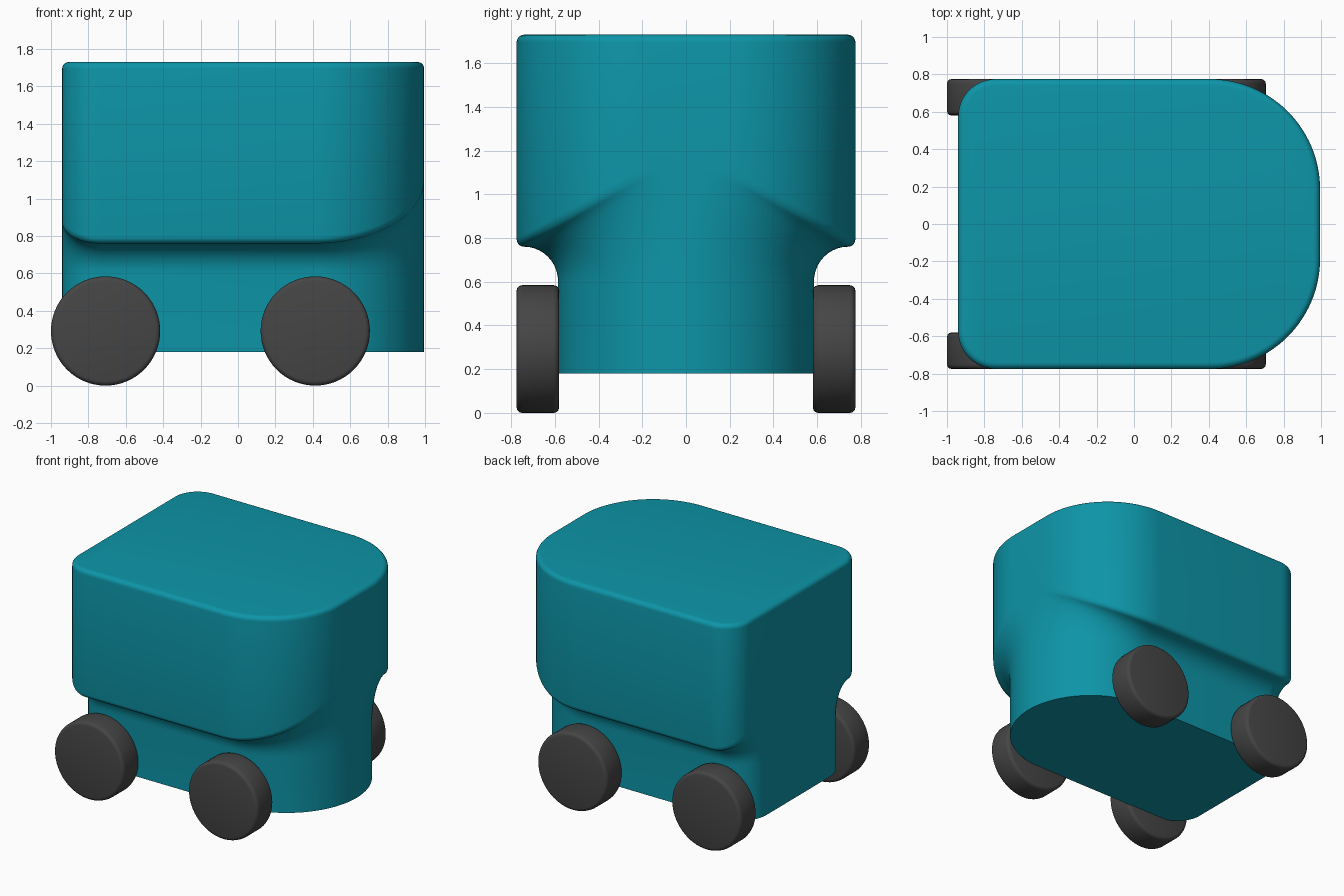
import bpy, bmesh
from math import sin, cos, pi, radians

if "Cube" in bpy.data.objects:
    bpy.data.objects.remove(bpy.data.objects["Cube"])


def material(name, color):
    m = bpy.data.materials.new(name)
    m.diffuse_color = color
    m.use_nodes = True
    m.node_tree.nodes["Principled BSDF"].inputs["Base Color"].default_value = m.diffuse_color
    return m


teal = material("teal_paint", (0.004, 0.30, 0.39, 1))
dark = material("dark_rubber", (0.06, 0.06, 0.06, 1))


def finish(bm, name, mat, angle):
    bmesh.ops.recalc_face_normals(bm, faces=bm.faces)
    mesh = bpy.data.meshes.new(name)
    bm.to_mesh(mesh)
    bm.free()
    obj = bpy.data.objects.new(name, mesh)
    bpy.context.collection.objects.link(obj)
    mesh.materials.append(mat)
    bpy.ops.object.select_all(action='DESELECT')
    obj.select_set(True)
    bpy.context.view_layer.objects.active = obj
    bpy.ops.object.shade_smooth_by_angle(angle=radians(angle))
    return obj


XB, XF, HY = -0.94, 0.995, 0.775     # rear, nose, half width of the upper body
RB, RF = 0.2, 0.59                   # rear and nose corner radii
INSET = 0.19                         # how far the lower body steps in on each side


def outline(inset=0.0, shrink=0.0):
    """Plan of the body: rounded rear corners, broad round nose."""
    def corner(cx, cy, r, sx, sy, n):
        pts = []
        for i in range(n + 1):
            a = pi / 2 * i / n
            # (sin, cos) runs from the side of the body to its end
            pts.append((cx + sx * (r - shrink) * sin(a), sy * (cy - inset + (r - shrink) * cos(a))))
        return pts
    nose = corner(XF - RF, HY - RF, RF, 1, 1, 28)
    nose_m = [(x, -y) for x, y in reversed(nose)]
    rear = corner(XB + RB, HY - RB, RB, -1, 1, 12)
    rear_m = [(x, -y) for x, y in rear]
    return nose + nose_m + rear_m + rear[::-1]


# Shared ridge height: the overhang rises as it wraps round each corner
upper = outline()
ridge = [0.76 + 0.57 * (HY - abs(y)) for x, y in upper]

# Rows of (plan, heights), bottom to top
rows = [(outline(INSET), [0.18] * len(upper)), (outline(INSET), [0.6] * len(upper))]
for i in range(1, 11):               # concave flare under the overhang
    a = pi / 2 * i / 10
    rows.append((outline(INSET - 0.155 * (1 - cos(a))), [0.6 + (e - 0.6) * sin(a) for e in ridge]))
for i in range(1, 6):                # rounded lip of the overhang
    a = pi / 2 * i / 5
    rows.append((outline(0.035 * (1 - sin(a))), [e + 0.035 * (1 - cos(a)) for e in ridge]))
for i in range(6):                   # wall and rounded roof edge
    a = pi / 2 * i / 5
    rows.append((outline(0, 0.035 * (1 - cos(a))), [1.695 + 0.035 * sin(a)] * len(upper)))

bm = bmesh.new()
loops = [[bm.verts.new((x, y, z)) for (x, y), z in zip(plan, zs)] for plan, zs in rows]
n = len(upper)
for low, high in zip(loops, loops[1:]):
    for i in range(n):
        j = (i + 1) % n
        bm.faces.new((low[i], low[j], high[j], high[i]))
bm.faces.new(loops[0])
bm.faces.new(loops[-1])
finish(bm, "body", teal, 35)


# Wheels: discs with rounded rims, lathed round the y axis
def wheel(name, x, side):
    R, y0, y1, b = 0.292, 0.58, 0.775, 0.025
    prof = [(0, y0), (R - b, y0)]
    prof += [(R - b + b * sin(a), y0 + b - b * cos(a)) for a in (pi / 6, pi / 3, pi / 2)]
    prof += [(R - b + b * cos(a), y1 - b + b * sin(a)) for a in (0, pi / 6, pi / 3, pi / 2)]
    prof += [(0, y1)]
    bm = bmesh.new()
    vs = [bm.verts.new((x + r, side * y, 0.292)) for r, y in prof]
    es = [bm.edges.new(p) for p in zip(vs, vs[1:])]
    bmesh.ops.spin(bm, geom=vs + es, cent=(x, 0, 0.292), axis=(0, 1, 0), angle=2 * pi, steps=64)
    bmesh.ops.remove_doubles(bm, verts=bm.verts, dist=1e-4)
    finish(bm, name, dark, 35)


for end, x in (("rear", -0.708), ("front", 0.413)):
    for hand, side in (("right", -1), ("left", 1)):
        wheel(f"{end}_{hand}_wheel", x, side)
